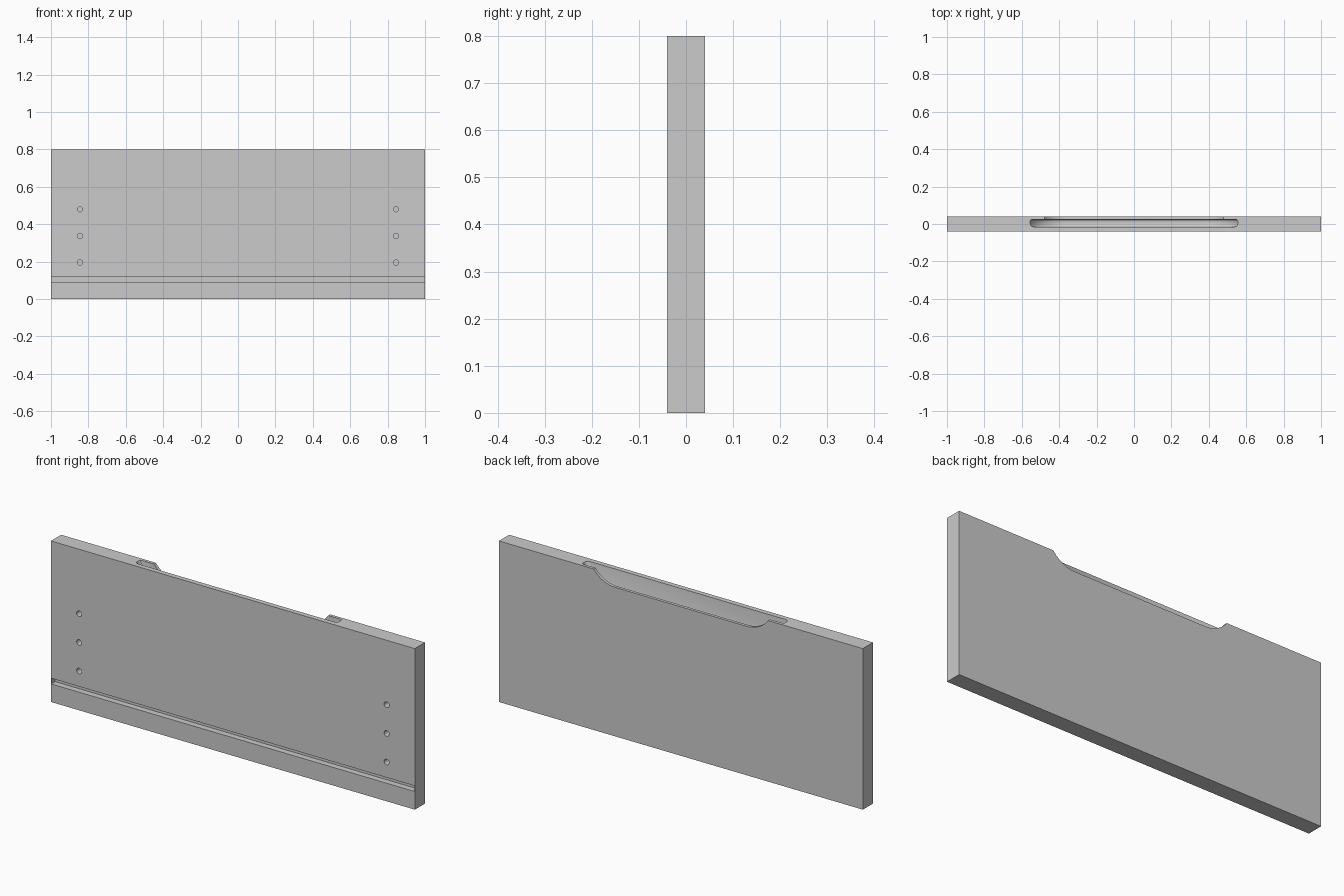
import bpy, bmesh, math

if "Cube" in bpy.data.objects:
    bpy.data.objects.remove(bpy.data.objects["Cube"])


def box(name, x0, x1, y0, y1, z0, z1):
    bpy.ops.mesh.primitive_cube_add(size=1, location=((x0 + x1) / 2, (y0 + y1) / 2, (z0 + z1) / 2))
    ob = bpy.context.object
    ob.name = name
    ob.scale = (x1 - x0, y1 - y0, z1 - z0)
    bpy.ops.object.transform_apply(location=False, rotation=False, scale=True)
    return ob


def cut(target, cutter):
    mod = target.modifiers.new(cutter.name, 'BOOLEAN')
    mod.operation = 'DIFFERENCE'
    mod.solver = 'EXACT'
    mod.object = cutter
    bpy.context.view_layer.objects.active = target
    bpy.ops.object.modifier_apply(modifier=mod.name)
    bpy.data.objects.remove(cutter, do_unlink=True)


def scoop_profile(offset, steps=14):
    """Flat-bottomed dish in x/z with arc ends, grown outward by offset."""
    cx, cz, r, top = 0.36, 0.888, 0.148 + offset, 0.83
    end = math.asin((cz - top) / r)
    half = []
    for i in range(steps + 1):
        a = math.pi / 2 + (end - math.pi / 2) * i / steps
        half.append((cx + r * math.cos(a), cz - r * math.sin(a)))
    return [(-x, z) for x, z in reversed(half)] + half


def scoop_cutter():
    # back opening, then a wider undercut with rounded edges
    sections = [(0.06, 0), (0.025, 0), (0.025, 0.058), (0.022, 0.064), (0.018, 0.066),
                (0.0, 0.066), (-0.007, 0.064), (-0.012, 0.060), (-0.015, 0.053)]
    bm = bmesh.new()
    rings = [[bm.verts.new((x, y, z)) for x, z in scoop_profile(o)] for y, o in sections]
    n = len(rings[0])
    for a, b in zip(rings, rings[1:]):
        for i in range(n):
            j = (i + 1) % n
            bm.faces.new((a[i], a[j], b[j], b[i]))
    bm.faces.new(rings[0])
    bm.faces.new(rings[-1])
    bmesh.ops.recalc_face_normals(bm, faces=bm.faces)
    me = bpy.data.meshes.new("finger_pull_cutter")
    bm.to_mesh(me)
    bm.free()
    ob = bpy.data.objects.new("finger_pull_cutter", me)
    bpy.context.collection.objects.link(ob)
    return ob


# panel
panel = box("drawer_front", -1, 1, -0.04, 0.04, 0, 0.8)

# groove for the drawer bottom
cut(panel, box("groove_cutter", -0.998, 0.998, -0.06, -0.01, 0.09, 0.118))

# dowel holes
for x in (-0.845, 0.845):
    for z in (0.195, 0.337, 0.48):
        bpy.ops.mesh.primitive_cylinder_add(vertices=24, radius=0.014, depth=0.06,
                                            location=(x, -0.03, z), rotation=(math.pi / 2, 0, 0))
        bpy.context.object.name = "hole_cutter"
        cut(panel, bpy.context.object)

# finger pull in the top edge, open to the back
cut(panel, scoop_cutter())

bpy.ops.object.select_all(action='DESELECT')
panel.select_set(True)
bpy.context.view_layer.objects.active = panel
bpy.ops.object.shade_smooth_by_angle(angle=math.radians(30))
